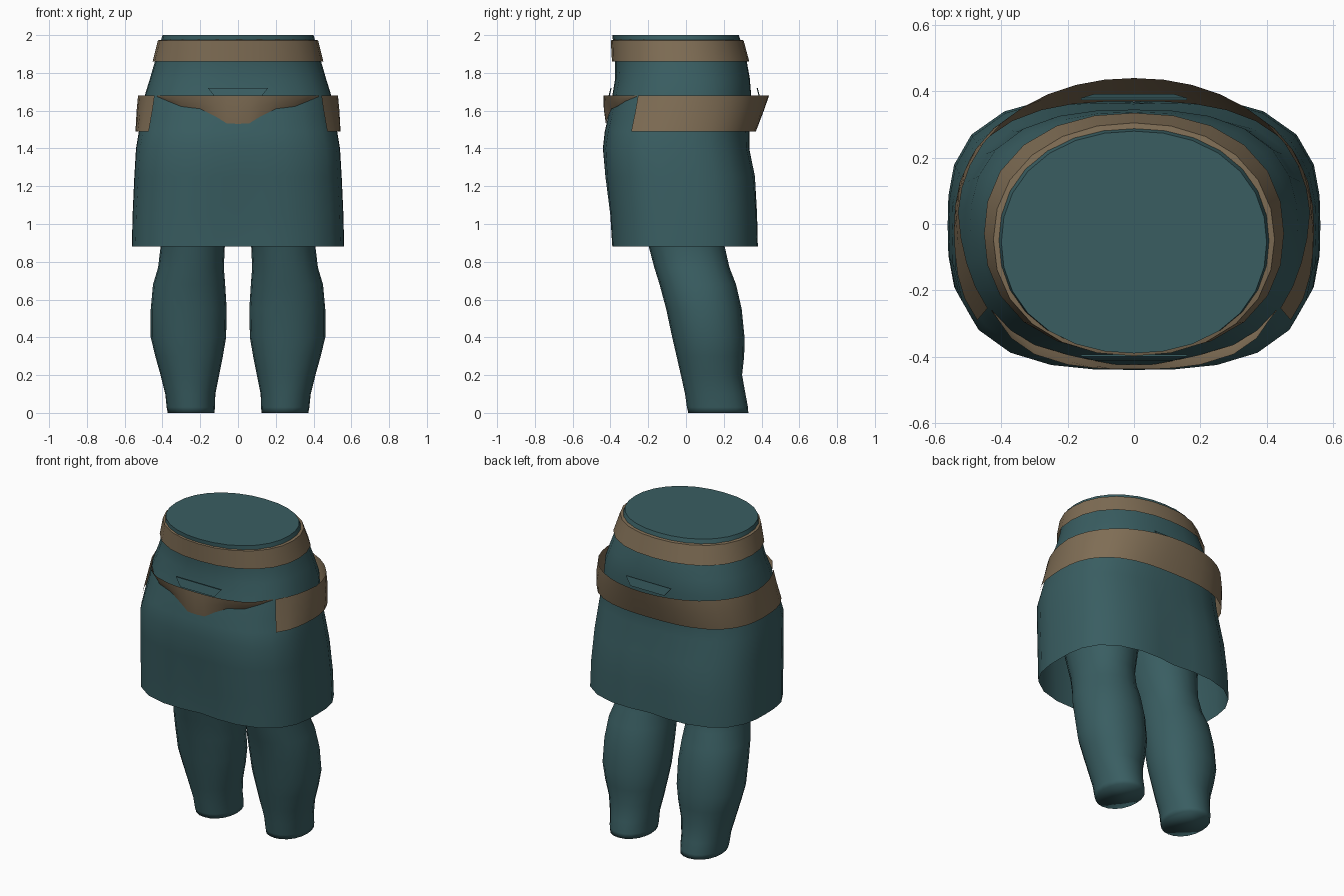
import bpy, bmesh, math

if "Cube" in bpy.data.objects:
    bpy.data.objects.remove(bpy.data.objects["Cube"])

def material(name, rgb):
    m = bpy.data.materials.new(name)
    m.diffuse_color = (*rgb, 1)
    m.use_nodes = True
    m.node_tree.nodes["Principled BSDF"].inputs["Base Color"].default_value = m.diffuse_color
    return m

TEAL = material("teal cloth", (0.041, 0.111, 0.121))
BROWN = material("brown leather", (0.212, 0.153, 0.090))

def finish(name, bm, mat, angle):
    bmesh.ops.recalc_face_normals(bm, faces=bm.faces)
    mesh = bpy.data.meshes.new(name)
    bm.to_mesh(mesh)
    bm.free()
    mesh.materials.append(mat)
    ob = bpy.data.objects.new(name, mesh)
    bpy.context.collection.objects.link(ob)
    bpy.ops.object.select_all(action='DESELECT')
    ob.select_set(True)
    bpy.context.view_layer.objects.active = ob
    bpy.ops.object.shade_smooth_by_angle(angle=math.radians(angle))
    return ob

def grid(name, rows, mat, closed=False, cap_low=False, cap_high=False, angle=40):
    """Skin rows of points; optionally closed round and capped."""
    bm = bmesh.new()
    vs = [[bm.verts.new(p) for p in row] for row in rows]
    n = len(rows[0])
    for a, b in zip(vs, vs[1:]):
        for i in range(n if closed else n - 1):
            j = (i + 1) % n
            bm.faces.new((a[i], a[j], b[j], b[i]))
    if cap_low:
        bm.faces.new(vs[0])
    if cap_high:
        bm.faces.new(vs[-1])
    return finish(name, bm, mat, angle)

def ring(z, x0, x1, y0, y1, n=2.0, count=24, start=0.0, sweep=math.tau):
    """Rounded section filling x0..x1, y0..y1; n sets how square it is."""
    full = abs(sweep - math.tau) < 1e-6
    pts = []
    for i in range(count):
        t = start + sweep * i / (count if full else count - 1)
        c, s = math.cos(t), math.sin(t)
        r = (abs(c) ** n + abs(s) ** n) ** (-1 / n)
        pts.append(((x0 + x1) / 2 + (x1 - x0) / 2 * c * r,
                    (y0 + y1) / 2 + (y1 - y0) / 2 * s * r, z))
    return pts

# skirt and waist sections: z, half width, front y, back y, squareness
BODY = [(0.88, .562, -.40, .39, 3.0), (1.05, .558, -.41, .385, 3.0),
        (1.25, .549, -.432, .37, 2.9), (1.4, .54, -.44, .335, 2.9),
        (1.49, .525, -.43, .335, 2.7), (1.57, .512, -.412, .34, 2.6),
        (1.68, .494, -.39, .345, 2.6), (1.77, .466, -.375, .338, 2.4),
        (1.86, .44, -.375, .322, 2.25), (2.0, .40, -.39, .28, 2.15)]

def dimple(p):
    """Slight hollow down the middle of the skirt, fading out upwards."""
    x, y, z = p
    depth = .055 * max(0, min(1, (1.4 - z) / .4))
    return x, y * (1 - depth * math.exp(-(x / .13) ** 2)), z

grid("skirt_and_waist", [[dimple(p) for p in ring(z, -w, w, f, b, n, 28)]
     for z, w, f, b, n in BODY], TEAL, closed=True, cap_high=True)

def section(z):
    """Half width, front, back and squareness of the body at z."""
    for p, q in zip(BODY, BODY[1:]):
        if p[0] <= z <= q[0]:
            t = (z - p[0]) / (q[0] - p[0])
            return [u + (v - u) * t for u, v in zip(p[1:], q[1:])]

def body_front(x, z):
    """Front surface y of the body at x and z."""
    w, f, b, n = section(z)
    return (f + b) / 2 - (b - f) / 2 * (1 - (abs(x) / w) ** n) ** (1 / n)

# waistband, with a small lip turned in at the top
grid("waistband", [ring(z, -w, w, f, b, n) for z, w, f, b, n in
     [(1.86, .452, -.392, .335, 2.25), (1.972, .424, -.398, .305, 2.15),
      (1.976, .402, -.386, .283, 2.15)]], BROWN, closed=True)

# hip belt round the sides and back, flaring behind, ends hugging the body
START, SWEEP, COUNT = math.radians(-35), math.radians(250), 27
belt = []
for z, w, f, b, n in [(1.49, .543, -.445, .37, 2.7), (1.60, .537, -.43, .412, 2.4),
                      (1.68, .53, -.42, .44, 2.1)]:
    bw, bf, bb, bn = section(z)
    outer = ring(z, -w, w, f, b, n, COUNT, START, SWEEP)
    inner = ring(z, -bw - .008, bw + .008, bf - .008, bb + .008, bn,
                 COUNT, START, SWEEP)
    row = []
    for i, (p, q) in enumerate(zip(outer, inner)):
        k = min(1, min(i, COUNT - 1 - i) / 4)
        row.append([v + (u - v) * k for u, v in zip(p, q)])
    belt.append(row)
grid("hip_belt", belt, BROWN)

# draped front sash: lower edge rests on the skirt, upper edge stands off
EDGE = [(0, 1.53), (.06, 1.533), (.12, 1.57), (.20, 1.61), (.30, 1.622),
        (.37, 1.65), (.43, 1.675)]
EDGE = [(-x, z) for x, z in EDGE[:0:-1]] + EDGE
top, mid, low = [], [], []
for x, z in EDGE:
    gap = .045 * (1 - (abs(x) / .43) ** 8)
    yt = body_front(x, 1.68) - .003 - gap
    yl = body_front(x, z) - .003
    zm = (z + 1.68) / 2
    low.append((x, yl, z))
    mid.append((x, min((yt + yl) / 2, body_front(x, zm)) - .004, zm))
    top.append((x, yt, 1.68))
grid("front_sash", [low, mid, top], BROWN)

# pocket flaps tucked behind the belts, front and back
for name, y0, y1 in (("front_flap", -.412, -.400), ("back_flap", .392, .380)):
    pts = [(-.12, y0, 1.67), (.12, y0, 1.67), (.16, y1, 1.72), (-.16, y1, 1.72)]
    bm = bmesh.new()
    outer = [bm.verts.new(p) for p in pts]
    inner = [bm.verts.new((x, y - math.copysign(.006, y), z)) for x, y, z in pts]
    bm.faces.new(outer)
    bm.faces.new(inner[::-1])
    for i in range(4):
        j = (i + 1) % 4
        bm.faces.new((outer[j], outer[i], inner[i], inner[j]))
    finish(name, bm, TEAL, 30)

# legs: z, inner x, outer x, front y, back y
LEG = [(0, .125, .372, .012, .33), (.03, .122, .378, .005, .328),
       (.10, .12, .385, -.005, .315), (.20, .10, .41, -.027, .297),
       (.30, .08, .438, -.05, .308), (.40, .063, .462, -.073, .31),
       (.55, .06, .462, -.105, .295), (.68, .068, .45, -.14, .265),
       (.77, .075, .423, -.168, .23), (.88, .07, .41, -.197, .205),
       (1.05, .03, .42, -.25, .20), (1.2, 0, .44, -.30, .24),
       (1.4, 0, .46, -.34, .28)]
for side, name in ((1, "right_leg"), (-1, "left_leg")):
    grid(name, [[(side * x, y, z) for x, y, z in ring(z, a, b, f, k, 2.15, 20)]
                for z, a, b, f, k in LEG],
         TEAL, closed=True, cap_low=True, cap_high=True, angle=120)
